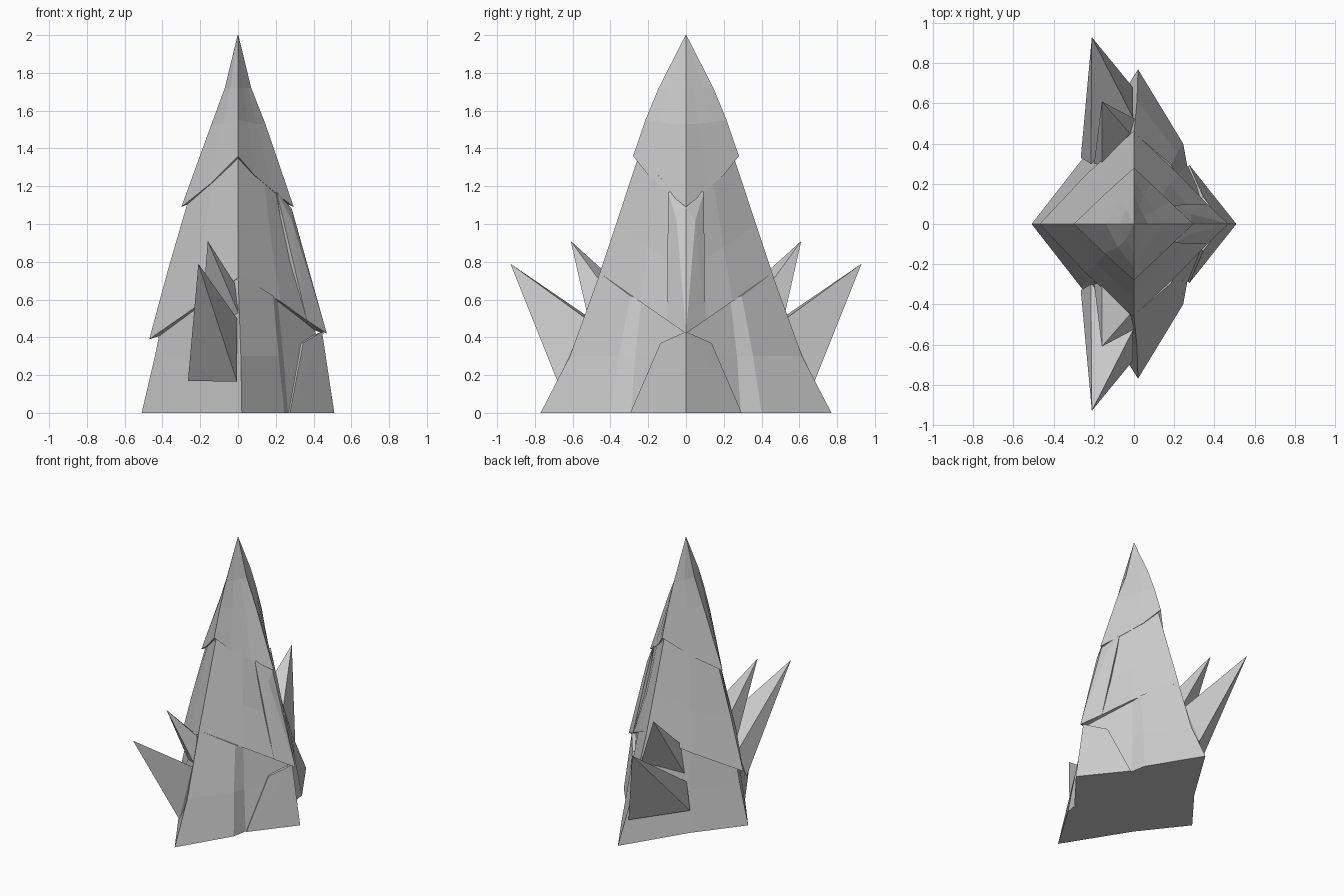
import bpy, bmesh
from mathutils import Vector


def finish(name, bm):
    bmesh.ops.recalc_face_normals(bm, faces=bm.faces)
    mesh = bpy.data.meshes.new(name)
    bm.to_mesh(mesh)
    bm.free()
    ob = bpy.data.objects.new(name, mesh)
    bpy.context.collection.objects.link(ob)
    return ob


def tier(name, halves):
    """Loft between rings; each ring is its back half (+x to -x), mirrored in y."""
    bm = bmesh.new()
    rings = []
    for half in halves:
        pts = half + [(x, -y, z) for x, y, z in reversed(half[1:-1])]
        rings.append([bm.verts.new(p) for p in pts])
    n = len(rings[0])
    for a, b in zip(rings, rings[1:]):
        for i in range(n):
            j = (i + 1) % n
            bm.faces.new((a[i], a[j], b[j], b[i]))
    for ring in (rings[0], rings[-1]):
        mid = bm.verts.new(sum((v.co for v in ring), Vector()) / n)
        for i in range(n):
            bm.faces.new((ring[i], ring[(i + 1) % n], mid))
    return finish(name, bm)


def hull(name, pts):
    bm = bmesh.new()
    for p in pts:
        bm.verts.new(p)
    res = bmesh.ops.convex_hull(bm, input=bm.verts)
    junk = {g for g in res["geom_interior"] if isinstance(g, bmesh.types.BMVert)}
    bmesh.ops.delete(bm, geom=list(junk), context='VERTS')
    return finish(name, bm)


def both(pts):
    return pts + [(x, -y, z) for x, y, z in pts if y]


# Base rock, stepped where the right-hand plates break away
tier("base_rock", [
    [(.49, 0, 0), (.265, .29, 0), (.245, .40, 0), (.02, .77, 0), (-.26, .32, 0), (-.51, 0, 0)],
    [(.43, 0, .3), (.24, .27, .3), (.215, .355, .3), (.015, .615, .3), (-.235, .285, .3), (-.44, 0, .3)],
    [(.39, 0, .55), (.21, .235, .6), (.185, .295, .62), (0, .455, .74), (-.20, .25, .6), (-.39, 0, .55)],
])

# Middle rock with zigzag lower rim
tier("middle_rock", [
    [(.455, 0, .42), (.35, .115, .50), (.225, .245, .59), (0, .465, .715), (-.24, .245, .55), (-.47, 0, .39)],
    [(.355, 0, .78), (.28, .08, .80), (.18, .20, .88), (0, .37, 1.0), (-.185, .20, .85), (-.37, 0, .76)],
    [(.265, 0, 1.12), (.20, .08, 1.18), (.135, .14, 1.25), (0, .245, 1.38), (-.135, .14, 1.25), (-.265, 0, 1.12)],
])

# Peak rock overhanging the middle
tier("peak_rock", [
    [(.295, 0, 1.09), (.18, .11, 1.18), (.085, .20, 1.26), (0, .28, 1.36), (-.15, .145, 1.21), (-.30, 0, 1.09)],
    [(.145, 0, 1.53), (.10, .065, 1.53), (.05, .14, 1.54), (0, .215, 1.55), (-.08, .115, 1.53), (-.14, 0, 1.53)],
    [(.07, 0, 1.72), (.05, .04, 1.72), (.025, .09, 1.72), (0, .145, 1.72), (-.04, .075, 1.72), (-.07, 0, 1.72)],
    [(.002, 0, 2), (.001, .001, 2), (.0005, .0015, 2), (0, .002, 2), (-.001, .001, 2), (-.002, 0, 2)],
])

# Separate slabs on the right-hand corner
hull("lower_corner_slab", both([
    (.51, 0, 0), (.275, .295, 0), (.345, .135, .37), (.445, 0, .43), (.44, 0, .3),
    (.2, .2, 0), (.3, .08, .37)]))
hull("middle_corner_slab", both([
    (.47, 0, .42), (.365, .10, .49), (.285, .05, 1.02), (.205, .095, 1.17), (.285, 0, 1.08),
    (.3, .06, .5), (.2, .04, 1.1)]))

# Mirrored pairs of shards, front and back
for side, s in (("front", -1), ("back", 1)):
    hull(side + "_large_shard", [(x, s * y, z) for x, y, z in [
        (-.21, .93, .79), (-.005, .53, .5), (-.005, .68, .165),
        (-.265, .33, .17), (-.215, .30, .36), (-.02, .4, .4)]])
    hull(side + "_small_shard", [(x, s * y, z) for x, y, z in [
        (-.16, .61, .91), (.01, .52, .51), (-.02, .45, .69),
        (-.16, .29, .62), (-.2, .29, .4), (-.02, .4, .5)]])
